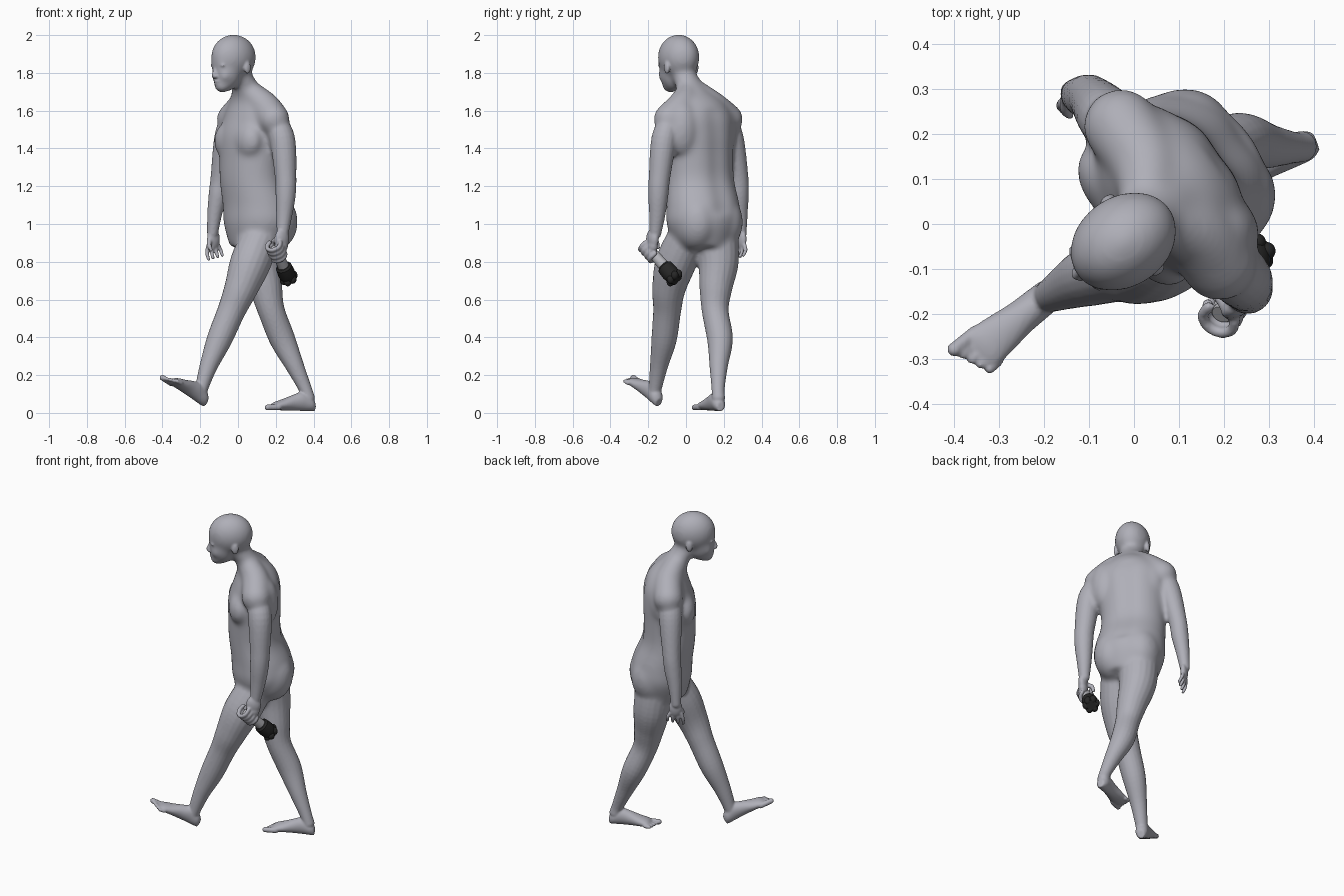
import bpy, bmesh, math
from mathutils import Vector, Matrix

default_cube = bpy.data.objects.get("Cube")
if default_cube:
    bpy.data.objects.remove(default_cube, do_unlink=True)

UP = Vector((0, 0, 1))
HEADING = Matrix.Rotation(math.radians(-54.4), 4, 'Z')   # the walker looks towards -x -y
LEFT = HEADING @ Vector((1, 0, 0))
BACK = HEADING @ Vector((0, 1, 0))


def make_material(name, colour):
    material = bpy.data.materials.new(name)
    material.use_nodes = True
    material.diffuse_color = (*colour, 1)
    material.node_tree.nodes["Principled BSDF"].inputs["Base Color"].default_value = (*colour, 1)
    return material


def finish(bm, name, material):
    bmesh.ops.recalc_face_normals(bm, faces=bm.faces)
    mesh = bpy.data.meshes.new(name)
    bm.to_mesh(mesh)
    bm.free()
    mesh.materials.append(material)
    obj = bpy.data.objects.new(name, mesh)
    bpy.context.collection.objects.link(obj)
    bpy.ops.object.select_all(action='DESELECT')
    obj.select_set(True)
    bpy.context.view_layer.objects.active = obj
    return obj


def fuse(obj, voxel, iterations):
    """Merge overlapping parts into one skin and soften the joins."""
    remesh = obj.modifiers.new("fuse", 'REMESH')
    remesh.mode = 'VOXEL'
    remesh.voxel_size = voxel
    soften = obj.modifiers.new("soften", 'SMOOTH')
    soften.iterations = iterations
    for modifier in ("fuse", "soften"):
        bpy.ops.object.modifier_apply(modifier=modifier)


def loft(bm, rings, sides=28):
    """Skin a closed tube over rings given as (centre, half axis, half axis, spine groove)."""
    loops = []
    for centre, u, v, groove in rings:
        loop = []
        for i in range(sides):
            angle = math.tau * i / sides
            dent = 1 - groove * math.exp(-((angle - math.pi / 2) / 0.25) ** 2)
            loop.append(bm.verts.new(centre + u * math.cos(angle) + v * math.sin(angle) * dent))
        loops.append(loop)
    for low, high in zip(loops, loops[1:]):
        for i in range(sides):
            j = (i + 1) % sides
            bm.faces.new((low[i], low[j], high[j], high[i]))
    bm.faces.new(loops[0])
    bm.faces.new(loops[-1])


def smooth_path(rows, steps=6):
    """Catmull-Rom interpolation of rows of numbers."""
    rows = [Vector(row) for row in rows]
    padded = [rows[0]] + rows + [rows[-1]]
    result = []
    for a, b, c, d in zip(padded, padded[1:], padded[2:], padded[3:]):
        for k in range(steps):
            t = k / steps
            result.append(b + (c - a) * t / 2 + (a * 2 - b * 5 + c * 4 - d) * t ** 2 / 2
                          + (b * 3 - a - c * 3 + d) * t ** 3 / 2)
    return result + [rows[-1]]


def ball(bm, centre, radii):
    matrix = Matrix.Translation(centre) @ HEADING @ Matrix.Diagonal((*radii, 1))
    bmesh.ops.create_uvsphere(bm, u_segments=24, v_segments=16, radius=1, matrix=matrix)


def limb(bm, rows, sides=20):
    """Round tube through rows of (x, y, z, radius) with rounded ends."""
    path = smooth_path(rows)
    rings = []
    for i, row in enumerate(path):
        tangent = (path[min(i + 1, len(path) - 1)] - path[max(i - 1, 0)]).xyz.normalized()
        side = LEFT if abs(tangent.dot(LEFT)) < 0.9 else UP
        u = (side - tangent * side.dot(tangent)).normalized()
        rings.append((row.xyz, u * row.w, tangent.cross(u) * row.w, 0))
    loft(bm, rings, sides)
    for row in (path[0], path[-1]):
        ball(bm, row.xyz, [row.w] * 3)


def local(left, back, z):
    return LEFT * left + BACK * back + UP * z


def add_torso(bm):
    # left offset, back offset, height, half width, half depth
    profile = [(-.015, .14, .88, .155, .145), (-.01, .145, 1, .203, .178), (-.013, .137, 1.1, .202, .175),
               (-.022, .103, 1.23, .188, .156), (-.02, .098, 1.35, .188, .154), (-.016, .1, 1.47, .194, .155),
               (-.01, .11, 1.57, .193, .135), (-.01, .1, 1.65, .145, .104), (0, .06, 1.71, .088, .08),
               (.01, .015, 1.77, .07, .071), (.015, -.015, 1.83, .063, .066)]
    rings = [(local(l, b, z), LEFT * w, BACK * d, .08 if 1.05 < z < 1.6 else 0)
             for l, b, z, w, d in smooth_path(profile)]
    loft(bm, rings, 48)
    for side in (-1, 1):
        ball(bm, local(side * .085 - .01, .185, 1.01), (.11, .13, .15))        # buttock
        ball(bm, local(side * .085 - .015, .012, 1.44), (.1, .066, .1))        # chest
        ball(bm, local(side * .125, .143 + side * .008, 1.5), (.09, .08, .15)) # shoulder blade
        limb(bm, [(*local(side * .04, .065, 1.69), .064), (*local(side * .1, .1, 1.625), .08),
                  (*local(side * .187 - .006, .103, 1.555), .085)])            # shoulder slope


MIDDLE = .018   # sideways offset of the head


def add_skull(bm):
    ball(bm, local(MIDDLE, -.042, 1.883), (.102, .129, .121))     # skull
    ball(bm, local(MIDDLE, -.085, 1.81), (.078, .08, .108))       # face
    ball(bm, local(MIDDLE, -.115, 1.735), (.047, .046, .042))     # chin
    ball(bm, local(MIDDLE, -.145, 1.845), (.058, .024, .02))      # brow
    for side in (-1, 1):
        ball(bm, local(MIDDLE + side * .035, -.128, 1.785), (.035, .026, .035))   # cheek


def add_face_details(bm):
    ball(bm, local(MIDDLE, -.147, 1.756), (.026, .016, .009))     # upper lip
    ball(bm, local(MIDDLE, -.144, 1.741), (.022, .015, .009))     # lower lip
    limb(bm, [(*local(MIDDLE, -.152, 1.83), .01), (*local(MIDDLE, -.168, 1.79), .014)])
    ball(bm, local(MIDDLE, -.163, 1.781), (.02, .016, .011))      # nostrils
    for side in (-1, 1):
        ball(bm, local(MIDDLE + side * .035, -.146, 1.84), (.026, .012, .009))    # eyebrow
        ball(bm, local(MIDDLE + side * .094, -.018, 1.828), (.012, .02, .034))    # ear


def add_foot(bm, heel, toe, inner):
    """Foot along the sole line; inner is the direction of the big toe."""
    heel, toe = Vector(heel), Vector(toe)
    forward = toe - heel
    side = forward.cross(UP).normalized()
    normal = side.cross(forward).normalized()
    if side.dot(inner) < 0:
        side = -side
    sections = [(-.07, .02, .025), (.02, .034, .038), (.2, .037, .05), (.4, .039, .042),
                (.6, .046, .031), (.78, .051, .022), (.86, .047, .014)]
    loft(bm, [(heel + forward * t + normal * h, side * w, normal * h, 0)
              for t, w, h in smooth_path(sections)])
    for i in range(5):
        radius = .016 if i == 0 else .0105
        across = side * (.037 - .021 * i)
        start = heel + forward * .76 + across + normal * .016
        end = heel + forward * (1 - .035 * i) + across + normal * .013
        limb(bm, [(*start, radius), (*end, radius)], 12)


def add_open_hand(bm):
    palm = Vector((-.13, .292, .92))
    ball(bm, palm, (.021, .039, .056))
    for i in range(4):
        offset = BACK * (.022 * i - .033)
        knuckle = palm + offset - UP * .035
        middle = knuckle + offset * .35 - UP * (.038 - .004 * i) + LEFT * .004
        tip = middle + LEFT * .014 - UP * (.034 - .003 * i)
        limb(bm, [(*knuckle, .0115), (*middle, .0105), (*tip, .0095)], 12)
    thumb = palm - BACK * .025
    limb(bm, [(*thumb, .014), (*(thumb - BACK * .016 + LEFT * .018 - UP * .03), .0125),
              (*(thumb - BACK * .014 + LEFT * .034 - UP * .058), .01)], 12)


# Held tool: axis from the grip down to the dark end
GRIP = Vector((.198, -.195, .868))
AXIS = (Vector((.268, -.062, .715)) - GRIP).normalized()
OUTWARD = (LEFT - AXIS * LEFT.dot(AXIS)).normalized()
ACROSS = AXIS.cross(OUTWARD)


def add_gripping_hand(bm):
    palm = Vector((.232, -.178, .92))
    ball(bm, palm, (.026, .044, .056))
    ball(bm, palm - UP * .035 - BACK * .004, (.026, .04, .04))
    for i in range(4):
        centre = GRIP + AXIS * (.027 * i - .028)
        rows = []
        for k in range(6):
            angle = math.radians(-50 + (48 - 6 * i) * k)
            rows.append((*(centre + (OUTWARD * math.cos(angle) + ACROSS * math.sin(angle)) * .038), .0125))
        limb(bm, rows, 12)
    thumb = palm - BACK * .025 - LEFT * .01
    limb(bm, [(*thumb, .015), (*(thumb - LEFT * .035 - UP * .015), .013),
              (*(thumb - LEFT * .045 - UP * .045), .011)], 12)


# Rows of (x, y, z, radius) from hip to ankle and shoulder to wrist
LIMBS = {
    "front leg": [(.13, .02, .96, .1), (.068, -.052, .8, .108), (.016, -.09, .66, .089), (-.035, -.1, .54, .074),
                  (-.098, -.116, .39, .067), (-.155, -.143, .25, .048), (-.193, -.163, .13, .035),
                  (-.2, -.167, .09, .035)],
    "back leg": [(.1, .16, .95, .115), (.117, .172, .8, .107), (.148, .158, .66, .087), (.177, .155, .54, .071),
                 (.235, .18, .39, .068), (.3, .173, .25, .049), (.355, .17, .13, .035), (.372, .172, .08, .035)],
    "left arm": [(.185, -.075, 1.555, .06), (.234, -.115, 1.45, .068), (.252, -.14, 1.25, .057),
                 (.252, -.147, 1.15, .053), (.245, -.152, 1.05, .043), (.236, -.162, .95, .031)],
    "right arm": [(-.035, .205, 1.555, .06), (-.061, .24, 1.45, .066), (-.093, .278, 1.25, .052),
                  (-.107, .283, 1.15, .049), (-.124, .287, 1.05, .039), (-.135, .292, .95, .029)],
}

skin = make_material("grey skin", (.43, .43, .48))
shaft_grey = make_material("shaft grey", (.46, .46, .49))
dark = make_material("dark rubber", (.02, .02, .02))

# Soft base form, with the torso, head and limbs blended together
base = bmesh.new()
add_torso(base)
add_skull(base)
for rows in LIMBS.values():
    limb(base, rows)
base_form = finish(base, "base_form", skin)
fuse(base_form, .011, 22)

# Walking body: firm limbs, feet, hands and face added to the base form
body = bmesh.new()
body.from_mesh(base_form.data)
bpy.data.objects.remove(base_form, do_unlink=True)
for rows in LIMBS.values():
    limb(body, rows)
add_face_details(body)
add_foot(body, (-.195, -.162, .042), (-.382, -.312, .175), -LEFT)
add_foot(body, (.388, .177, .009), (.143, .08, .016), LEFT)
add_open_hand(body)
add_gripping_hand(body)
figure = finish(body, "walking_body", skin)
fuse(figure, .0055, 6)
bpy.ops.object.shade_smooth()

# Shaft held in the left hand
shaft = bmesh.new()
loft(shaft, [(GRIP + AXIS * t, OUTWARD * r, ACROSS * r, 0)
             for t, r in ((-.01, .022), (-.005, .026), (.12, .03), (.15, .03))])
finish(shaft, "tool_shaft", shaft_grey)
bpy.ops.object.shade_smooth_by_angle()

# Dark flared end with a lumpy rim
end = bmesh.new()
loft(end, [(GRIP + AXIS * t, OUTWARD * r, ACROSS * r, 0)
           for t, r in ((.125, .034), (.135, .043), (.18, .046), (.215, .04), (.235, .03))])
for i in range(6):
    angle = math.tau * i / 6
    spoke = OUTWARD * math.cos(angle) + ACROSS * math.sin(angle)
    ball(end, GRIP + AXIS * .215 + spoke * .03, (.02, .02, .024))
finish(end, "tool_dark_end", dark)
bpy.ops.object.shade_smooth_by_angle()
